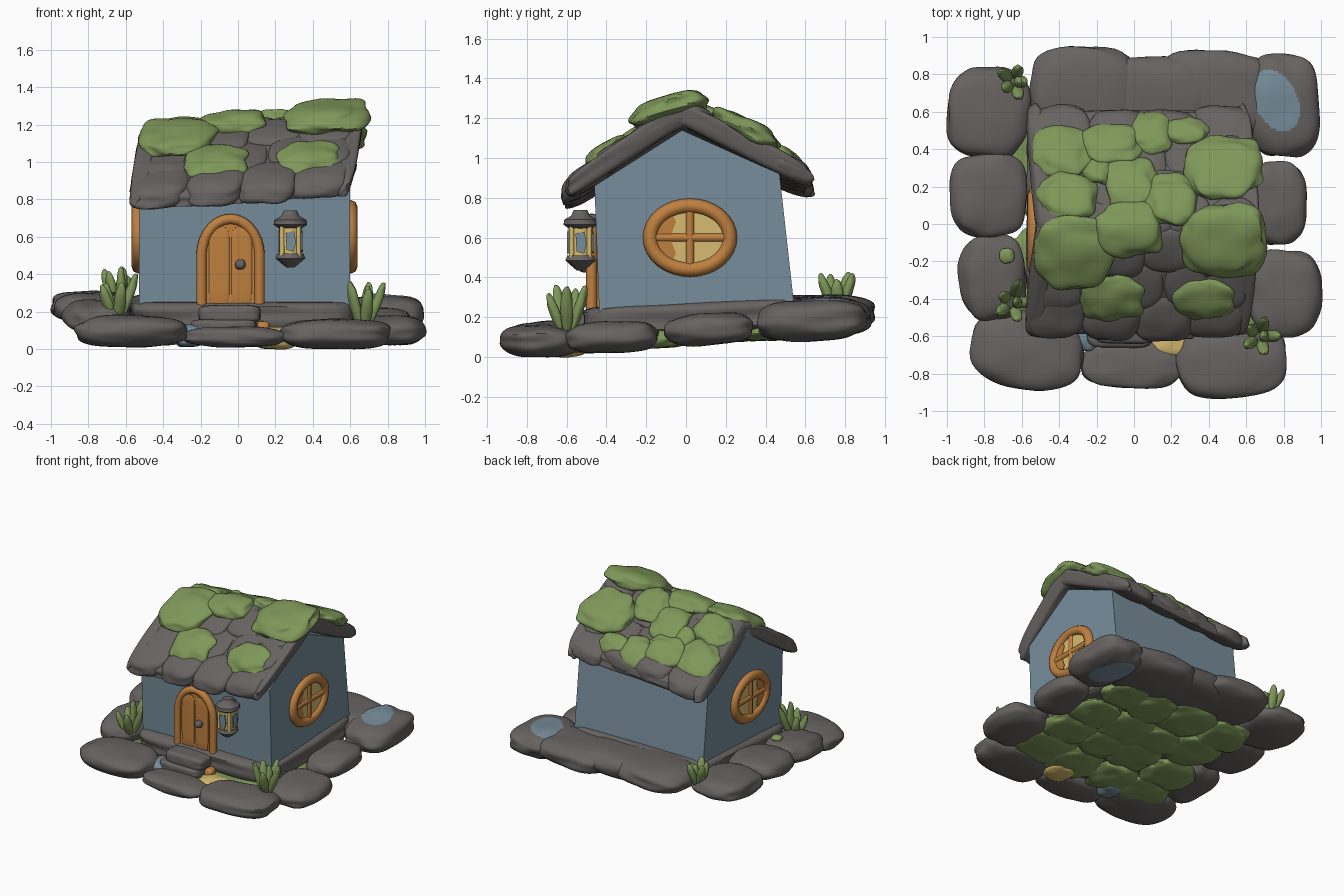
import bpy, bmesh, math, random
from mathutils import Vector, Matrix, noise

random.seed(4)
cube = bpy.data.objects.get("Cube")
if cube:
    bpy.data.objects.remove(cube, do_unlink=True)


def material(name, r, g, b):
    m = bpy.data.materials.new(name)
    m.diffuse_color = (r, g, b, 1)
    m.use_nodes = True
    bsdf = m.node_tree.nodes["Principled BSDF"]
    bsdf.inputs["Base Color"].default_value = (r, g, b, 1)
    bsdf.inputs["Roughness"].default_value = 0.9
    return m


GREY = material("stone grey", 0.135, 0.125, 0.12)
BLUE = material("wall blue", 0.185, 0.268, 0.33)
GREEN = material("moss green", 0.21, 0.31, 0.1)
ORANGE = material("wood orange", 0.52, 0.215, 0.05)
YELLOW = material("glass yellow", 0.68, 0.5, 0.16)


def finish(name, bm, mats, angle=40):
    bmesh.ops.recalc_face_normals(bm, faces=bm.faces)
    mesh = bpy.data.meshes.new(name)
    bm.to_mesh(mesh)
    bm.free()
    for m in mats:
        mesh.materials.append(m)
    ob = bpy.data.objects.new(name, mesh)
    bpy.context.collection.objects.link(ob)
    bpy.ops.object.select_all(action='DESELECT')
    ob.select_set(True)
    bpy.context.view_layer.objects.active = ob
    bpy.ops.object.shade_smooth_by_angle(angle=math.radians(angle))
    return ob


def roof_height(x, y):
    d = math.hypot(y + 0.02, 0.04) - 0.03
    return 1.22 + 0.06 * x - d * (0.67 if y < -0.02 else 0.51)


def drape(v):
    z = v.z + roof_height(v.x, v.y)
    return Vector((v.x + 0.17 * (z - 0.88), v.y, z))


def cushion(yc, follow, lift):
    """Warp that lays a cushion on the roof, following its pitch only partly."""
    def warp(v):
        z = v.z + lift + roof_height(v.x, yc + follow * (v.y - yc))
        return Vector((v.x, v.y, z))
    return warp


def blob(name, mats, xs, ys, zs, n=4, rough=0.03, slope=0, turn=0, warp=None, paint=None, cuts=11):
    """Rounded box filling the given ranges, roughened, sloped along y, turned and warped."""
    bm = bmesh.new()
    bmesh.ops.create_cube(bm, size=2)
    bmesh.ops.subdivide_edges(bm, edges=bm.edges, cuts=cuts, use_grid_fill=True)
    centre = Vector([(a + b) / 2 for a, b in (xs, ys, zs)])
    half = Vector([(b - a) / 2 for a, b in (xs, ys, zs)])
    spin = Matrix.Rotation(turn, 3, 'Z')
    for v in bm.verts:
        p = v.co / sum(abs(c) ** n for c in v.co) ** (1 / n)
        p *= 1 + rough * 2 * noise.noise(p * 1.6 + centre * 9)
        q = Vector([a * b for a, b in zip(p, half)])
        q.z += slope * q.y
        v.co = centre + spin @ q
        if warp:
            v.co = warp(v.co)
    if paint:
        for f in bm.faces:
            f.material_index = paint(f.calc_center_median())
    return finish(name, bm, mats)


def extrude(name, mats, outline, depth):
    """Closed 3D outline pushed along a depth vector."""
    bm = bmesh.new()
    face = bm.faces.new([bm.verts.new(p) for p in outline])
    res = bmesh.ops.extrude_face_region(bm, geom=[face], use_keep_orig=True)
    moved = [g for g in res["geom"] if isinstance(g, bmesh.types.BMVert)]
    bmesh.ops.translate(bm, verts=moved, vec=depth)
    return finish(name, bm, mats)


def tube(name, mat, points, radius, cyclic):
    curve = bpy.data.curves.new(name + " path", 'CURVE')
    curve.dimensions = '3D'
    curve.bevel_depth = radius
    curve.bevel_resolution = 2
    curve.use_fill_caps = True
    s = curve.splines.new('POLY')
    s.points.add(len(points) - 1)
    for p, co in zip(s.points, points):
        p.co = (*co, 1)
    s.use_cyclic_u = cyclic
    path = bpy.data.objects.new(name + " path", curve)
    bpy.context.collection.objects.link(path)
    bm = bmesh.new()
    bm.from_mesh(bpy.data.meshes.new_from_object(path))
    bpy.data.objects.remove(path, do_unlink=True)
    return finish(name, bm, [mat], 60)


def lathe(name, mat, loc, profile, sides=10):
    bm = bmesh.new()
    rings = []
    for r, z in profile:
        rings.append([bm.verts.new((loc[0] + r * math.cos(a), loc[1] + r * math.sin(a), z))
                      for a in [i * math.tau / sides for i in range(sides)]])
    for low, high in zip(rings, rings[1:]):
        for i in range(sides):
            j = (i + 1) % sides
            bm.faces.new((low[i], low[j], high[j], high[i]))
    bm.faces.new(rings[0])
    bm.faces.new(rings[-1])
    return finish(name, bm, [mat])


# Ring of paving stones
stones = [
    ("front_left", (-.86, -.27), (-.88, -.46), (.01, .18), 0, -.08),
    ("front_middle", (-.28, .25), (-.88, -.62), (.01, .12), 0, -.03),
    ("front_right", (.23, .82), (-.93, -.54), (0, .16), 0, .08),
    ("right_front", (.61, 1), (-.6, -.14), (.02, .18), .04, .03),
    ("right_middle", (.62, .92), (-.11, .34), (.06, .22), .06, 0),
    ("back_left", (-1, -.56), (.35, .84), (.15, .31), .02, -.06),
    ("left_middle", (-.98, -.57), (-.07, .38), (.14, .3), .03, .02),
    ("left_front", (-.93, -.58), (-.51, -.06), (.09, .26), .08, .06),
    ("back_long_a", (-.56, .04), (.45, .95), (.13, .31), .02, -.05),
    ("back_long_b", (-.25, .46), (.45, .89), (.12, .3), .02, 0),
    ("back_long_c", (.1, .76), (.45, .93), (.1, .29), .02, -.06),
]
for name, xs, ys, zs, slope, turn in stones:
    blob(name + "_stone", [GREY], xs, ys, zs, 2.75, 0.045, slope, turn)
blob("back_right_stone", [GREY, BLUE], (.59, .99), (.36, .91), (.08, .29), 2.8, .04, .04, cuts=37,
     paint=lambda c: int(((c.x - .76 + .25 * (c.y - .66)) / .12) ** 2 + ((c.y - .66) / .165) ** 2 < 1))

# Mossy ground under the house, with a few coloured pebbles at the doorstep
for i in range(4):
    for j in range(4):
        x = -.45 + .3 * i + random.uniform(-.05, .05)
        y = -.43 + .28 * j + random.uniform(-.05, .05)
        z = .1 + .07 * y
        r = random.uniform(.18, .22)
        blob("ground_moss", [GREEN], (x - r, x + r), (y - r * .9, y + r * .9), (z - .045, z + .045), 2.5, .1, .06)
blob("yellow_pebble", [YELLOW], (.09, .31), (-.72, -.5), (.0, .115), 3, .06)
blob("blue_pebble", [BLUE], (-.34, -.18), (-.68, -.48), (.01, .13), 3, .06)
blob("orange_pebble", [ORANGE], (.1, .17), (-.58, -.5), (.06, .15), 3, .06)

# Foundation, steps and walls
blob("foundation", [GREY], (-.57, .63), (-.51, .59), (.12, .28), 9, .012, .05)
blob("upper_step", [GREY], (-.21, .12), (-.64, -.46), (.14, .235), 5, .02)
blob("lower_step", [GREY], (-.25, .1), (-.66, -.46), (.08, .16), 5, .02)
wall = [(-.435, .2), (.55, .2), (.47, .92), (-.02, 1.14), (-.46, .86)]
extrude("walls", [BLUE], [(-.53, y, z) for y, z in wall], (1.13, 0, 0))

# Roof slab, gable edge stones, rows of shingles and moss cushions
blob("roof_slab", [GREY], (-.55, .59), (-.58, .6), (-.1, .0), 9, .012, warp=drape, cuts=19)
for x in (-.525, .565):
    for ys in ((-.59, .04), (-.08, .63)):
        blob("gable_edge", [GREY], (x - .05, x + .05), ys, (-.105, .025), 3.6, .04, warp=drape)
for row, yc in enumerate((-.49, -.33, -.15, .02, .17, .34, .5)):
    count = 5 if row % 2 else 4
    for k in range(count):
        w = 1.12 / count
        x = -.54 + w * (k + .5) + random.uniform(-.02, .02)
        y = yc + random.uniform(-.02, .02)
        top = random.uniform(.02, .04)
        low = -.11 if row in (0, 6) else -.07
        blob("roof_shingle", [GREY], (x - w * .55, x + w * .55), (y - .125, y + .125), (low, top), 3.2, .04,
             .12 if yc > 0 else -.12, random.uniform(-.08, .08), drape, cuts=9)
cushions = [(-.38, .38, .16, .14, 1, .01), (-.35, .15, .16, .13, .8, .02), (-.32, -.15, .21, .19, .6, .02),
            (-.12, -.4, .17, .12, .9, .02), (.38, -.4, .17, .11, .9, .02), (.48, -.09, .22, .2, .5, .045),
            (.48, .3, .21, .17, .9, .05), (-.02, .21, .14, .15, .9, .02), (-.02, -.03, .19, .14, .4, .005),
            (.2, .13, .14, .14, .9, .03), (.1, .49, .12, .11, 1, .01), (-.12, .43, .17, .11, 1, .02),
            (.28, .5, .12, .07, 1, .01), (-.19, .28, .08, .07, 1, .02)]
for x, y, rx, ry, follow, lift in cushions:
    blob("roof_moss", [GREEN], (x - rx, x + rx), (y - ry, y + ry), (-.08, .06), 2.4, .1,
         warp=cushion(y, follow, lift))


# Arched door with frame and knob
def arch(half, top, y, bottom=.23):
    ring = [(-.04 + half * math.cos(a), y, .5 + (top - .5) * math.sin(a))
            for a in [math.pi * i / 14 for i in range(15)]]
    return [(-.04 + half, y, bottom)] + ring + [(-.04 - half, y, bottom)]


extrude("door", [ORANGE], arch(.155, .695, -.48), (0, .06, 0))
tube("door_frame", ORANGE, arch(.155, .695, -.475), .028, False)
for x in (-.1, .02):
    blob("door_plank", [ORANGE], (x - .055, x + .055), (-.49, -.46), (.24, .65), 8, 0, cuts=5)
blob("door_knob", [GREY], (-.015, .04), (-.54, -.48), (.425, .48), 2.4, .03)

# Round windows on both gable walls
for name, x, yc, side in (("left", .602, .02, 1), ("right", -.532, -.04, -1)):
    oval = [(yc + .2 * math.cos(a), .6 + .16 * math.sin(a)) for a in [math.tau * i / 32 for i in range(32)]]
    tube(name + "_window_frame", ORANGE, [(x, y, z) for y, z in oval], .037, True)
    extrude(name + "_window_glass", [YELLOW], [(x, y, z) for y, z in oval], (.008 * side, 0, 0))
    for up in (1, -1):
        corner = [(yc - .2, .6), (yc - .1, .6), (yc - .07, .6 + .08 * up), (yc - .1, .6 + .14 * up)]
        extrude(name + "_window_shade", [ORANGE], [(x + .006 * side, y, z) for y, z in corner],
                (.006 * side, 0, 0))
    tube(name + "_window_bar", ORANGE, [(x, yc - .2, .6), (x, yc + .2, .6)], .023, False)
    tube(name + "_window_post", ORANGE, [(x, yc, .44), (x, yc, .76)], .023, False)

# Hanging lantern
lx, ly = .28, -.53
lathe("lantern_cap", GREY, (lx, ly), [(.06, .645), (.09, .665), (.086, .69), (.05, .71), (.035, .74)])
lathe("lantern_glass", YELLOW, (lx, ly), [(.058, .49), (.062, .66)], 16)
lathe("lantern_base", GREY, (lx, ly), [(.02, .435), (.045, .455), (.08, .485), (.07, .51)])
for k in range(4):
    turn = Matrix.Rotation(math.pi * k / 2, 3, 'Z')
    pane = [Vector((px, -.058, pz)) for px, pz in ((-.02, .53), (.018, .52), (.03, .57), (.02, .63), (-.025, .62))]
    extrude("lantern_pane", [BLUE], [turn @ p + Vector((lx, ly, 0)) for p in pane], turn @ Vector((0, -.009, 0)))
    rib = turn @ Vector((.044, .044, 0)) + Vector((lx, ly, 0))
    tube("lantern_rib", YELLOW, [(rib.x, rib.y, .5), (rib.x, rib.y, .66)], .013, False)
tube("lantern_bracket", GREY, [(lx, ly, .7), (lx, -.44, .7)], .018, False)

# Tufts of grass
for x, y, z, h in ((-.65, -.42, .18, .3), (.67, -.6, .14, .26), (-.64, .76, .26, .23)):
    for k in range(6):
        a = math.tau * k / 5
        lean = 0 if k == 5 else .28 + random.uniform(-.08, .12)
        length = h * random.uniform(.65, 1)
        blade = blob("grass_blade", [GREEN], (-.026, .026), (-.032, .032), (0, length), 2, .06, cuts=7)
        blade.matrix_world = (Matrix.Translation((x + .025 * math.cos(a), y + .025 * math.sin(a), z - .02))
                              @ Matrix.Rotation(a, 4, 'Z') @ Matrix.Rotation(lean, 4, 'Y'))
blob("stone_moss", [GREEN], (-.72, -.64), (-.21, -.13), (.24, .285), 2.4, .05)
